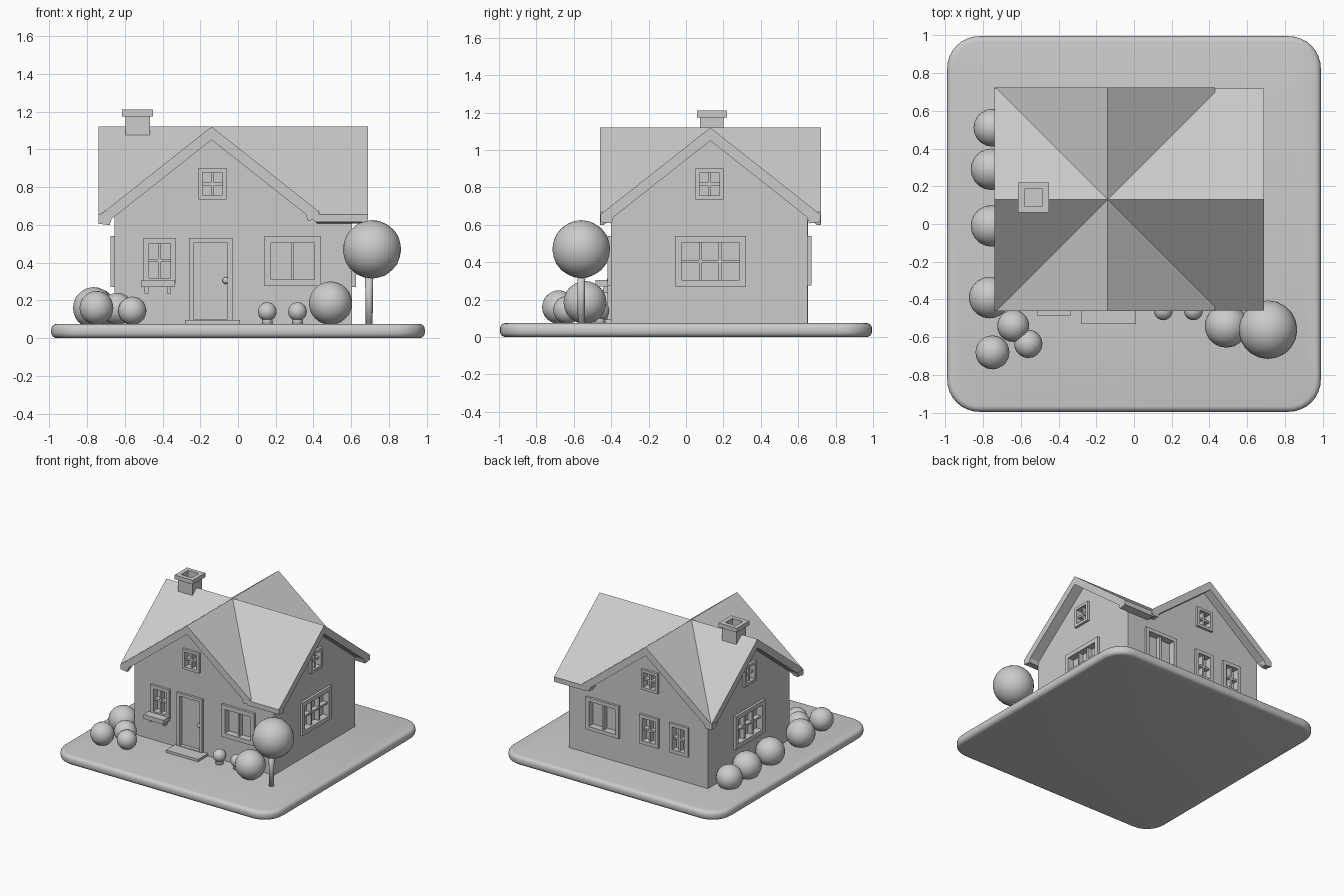
import bpy, bmesh, math
from mathutils import Vector

if "Cube" in bpy.data.objects:
    bpy.data.objects.remove(bpy.data.objects["Cube"])

X0, X1, Y0, Y1 = -0.655, 0.605, -0.40, 0.65   # wall planes
RX, RY, G = -0.14, 0.13, 0.07                 # ridge lines, ground level
SLOPE = 0.79


def finish(name, bm, smooth=False):
    bmesh.ops.recalc_face_normals(bm, faces=bm.faces)
    me = bpy.data.meshes.new(name)
    bm.to_mesh(me)
    bm.free()
    ob = bpy.data.objects.new(name, me)
    bpy.context.collection.objects.link(ob)
    if smooth:
        for p in me.polygons:
            p.use_smooth = True
    return ob


def add_box(bm, lo, hi):
    r = bmesh.ops.create_cube(bm, size=1)
    for v in r['verts']:
        v.co = Vector([(lo[i] + hi[i]) / 2 + v.co[i] * (hi[i] - lo[i]) for i in range(3)])


def prism(name, pts, axis, a, b):
    """Extrude a (horizontal, z) profile along x or y."""
    bm = bmesh.new()
    put = (lambda h, z, d: (d, h, z)) if axis == 'x' else (lambda h, z, d: (h, d, z))
    f = bm.faces.new([bm.verts.new(put(h, z, a)) for h, z in pts])
    r = bmesh.ops.extrude_face_region(bm, geom=[f])
    vs = [e for e in r['geom'] if isinstance(e, bmesh.types.BMVert)]
    bmesh.ops.translate(bm, verts=vs, vec=put(0, 0, b - a))
    return finish(name, bm)


def boolean(ob, other, op):
    m = ob.modifiers.new('cut', 'BOOLEAN')
    m.operation, m.object, m.solver = op, other, 'EXACT'
    bpy.context.view_layer.objects.active = ob
    bpy.ops.object.modifier_apply(modifier=m.name)
    bpy.data.objects.remove(other)


# rounded ground slab
bm = bmesh.new()
add_box(bm, (-0.99, -0.995, 0), (0.99, 0.995, 0.075))
up = [e for e in bm.edges if abs(e.verts[0].co.z - e.verts[1].co.z) > 0.01]
bmesh.ops.bevel(bm, geom=up, offset=0.17, segments=8, profile=0.5, affect='EDGES')
rim = [e for e in bm.edges if abs(e.verts[0].co.z - e.verts[1].co.z) < 0.001]
bmesh.ops.bevel(bm, geom=rim, offset=0.03, segments=4, profile=0.5, affect='EDGES')
base = finish('ground_slab', bm)
bpy.context.view_layer.objects.active = base
base.select_set(True)
bpy.ops.object.shade_smooth_by_angle(angle=math.radians(35))

# walls: two crossing gabled volumes
PEAK = 1.065
def gable(c, lo, hi):
    return [(lo, G - 0.02), (hi, G - 0.02), (hi, PEAK - SLOPE * (hi - c)), (c, PEAK),
            (lo, PEAK - SLOPE * (c - lo))]
walls = prism('walls', gable(RY, Y0, Y1), 'x', X0, X1)
boolean(walls, prism('tmp', gable(RX, X0, 0.375), 'y', Y0 - 0.001, Y1 + 0.001), 'UNION')


# roofs: chevron slabs mitred where they cross
def chevron(c, wl, wr):
    def side(s, w):
        top = 1.12 - SLOPE * w
        return [(c + s * w, top), (c + s * w, top - 0.04),
                (c + s * (w - 0.06), 1.05 - SLOPE * (w - 0.06) - 0.025),
                (c + s * (w - 0.07), 1.05 - SLOPE * (w - 0.07))]
    return [(c, 1.12)] + side(1, wr) + [(c, 1.05)] + side(-1, wl)[::-1]


def under(c):
    w = 0.55 / SLOPE
    return [(c - w, 0.5), (c + w, 0.5), (c, 1.05)]


main_roof = prism('main_roof', chevron(RY, 0.588, 0.588), 'x', -0.738, 0.69)
boolean(main_roof, prism('tmp', under(RX), 'y', -1, 1), 'DIFFERENCE')
cross_roof = prism('cross_roof', chevron(RX, 0.60, 0.57), 'y', -0.46, 0.722)
boolean(cross_roof, prism('tmp', under(RY), 'x', -1, 1), 'DIFFERENCE')


# window and door helpers: u runs along the wall, o points outward
def wall_box(bm, side, u0, u1, o0, o1, z0, z1):
    sgn = 1 if side in ('right', 'back') else -1
    p = {'front': Y0, 'back': Y1, 'left': X0, 'right': X1}[side]
    a, b = sorted((p + sgn * o0, p + sgn * o1))
    if side in ('front', 'back'):
        add_box(bm, (u0, a, z0), (u1, b, z1))
    else:
        add_box(bm, (a, u0, z0), (b, u1, z1))


holes = bmesh.new()


def opening(name, side, u0, u1, z0, z1, cols, rows, t=0.028, bar=0.016):
    wall_box(holes, side, u0 + t, u1 - t, -0.035, 0.03, z0 + t, z1 - t)
    bm = bmesh.new()
    for a, b in ((u0, u0 + t), (u1 - t, u1)):
        wall_box(bm, side, a, b, -0.01, 0.02, z0, z1)
    for a, b in ((z0, z0 + t), (z1 - t, z1)):
        wall_box(bm, side, u0, u1, -0.01, 0.02, a, b)
    for i in range(1, cols):
        u = u0 + t + (u1 - u0 - 2 * t) * i / cols
        wall_box(bm, side, u - bar / 2, u + bar / 2, -0.04, 0.004, z0 + t, z1 - t)
    for i in range(1, rows):
        z = z0 + t + (z1 - z0 - 2 * t) * i / rows
        wall_box(bm, side, u0 + t, u1 - t, -0.04, 0.003, z - bar / 2, z + bar / 2)
    finish(name, bm)


opening('front_left_window', 'front', -0.50, -0.33, 0.29, 0.53, 2, 2)
opening('front_right_window', 'front', 0.14, 0.44, 0.275, 0.54, 2, 1, 0.035)
opening('front_door_frame', 'front', -0.26, -0.03, 0.075, 0.53, 1, 1, 0.025)
opening('back_wide_window', 'back', 0.14, 0.44, 0.275, 0.54, 2, 1, 0.03)
for i, u in enumerate((-0.13, -0.40)):
    opening('back_window_%d' % i, 'back', u - 0.085, u + 0.085, 0.29, 0.53, 2, 2)
for side in ('left', 'right'):
    opening(side + '_window', side, -0.06, 0.32, 0.27, 0.54, 3, 2, 0.035)
    opening(side + '_gable_window', side, 0.05, 0.20, 0.735, 0.90, 2, 2, 0.022)
for side in ('front', 'back'):
    opening(side + '_gable_window', side, -0.21, -0.06, 0.735, 0.90, 2, 2, 0.022)
boolean(walls, finish('hole_cutter', holes), 'DIFFERENCE')

# door leaf, step, window box with brackets
bm = bmesh.new()
wall_box(bm, 'front', -0.24, -0.05, -0.04, -0.012, 0.09, 0.51)
finish('door', bm)
bm = bmesh.new()
add_box(bm, (-0.28, -0.53, 0.06), (0.01, -0.39, 0.095))
finish('door_step', bm)
bm = bmesh.new()
wall_box(bm, 'front', -0.515, -0.335, 0, 0.085, 0.27, 0.305)
for u in (-0.485, -0.365):
    wall_box(bm, 'front', u - 0.01, u + 0.01, 0, 0.04, 0.235, 0.27)
finish('window_box', bm)

# chimney with hollow cap
bm = bmesh.new()
add_box(bm, (-0.595, 0.075, 0.95), (-0.465, 0.20, 1.18))
chimney = finish('chimney', bm)
bm = bmesh.new()
add_box(bm, (-0.615, 0.06, 1.175), (-0.45, 0.22, 1.21))
boolean(chimney, finish('tmp', bm), 'UNION')
bm = bmesh.new()
add_box(bm, (-0.58, 0.095, 1.13), (-0.485, 0.185, 1.3))
boolean(chimney, finish('tmp', bm), 'DIFFERENCE')


# round plants
def ball(name, x, y, z, r):
    bm = bmesh.new()
    bmesh.ops.create_icosphere(bm, subdivisions=3, radius=r)
    bmesh.ops.translate(bm, verts=bm.verts, vec=(x, y, z))
    finish(name, bm, True)


def stem(name, x, y, z1, r0, r1):
    bm = bmesh.new()
    bmesh.ops.create_cone(bm, cap_ends=True, segments=12, radius1=r0, radius2=r1, depth=z1 - 0.06)
    bmesh.ops.translate(bm, verts=bm.verts, vec=(x, y, (z1 + 0.06) / 2))
    finish(name, bm, True)


ball('door_knob', -0.065, -0.405, 0.305, 0.018)
ball('tree_crown', 0.71, -0.56, 0.47, 0.155)
stem('tree_trunk', 0.695, -0.56, 0.36, 0.018, 0.022)
for i, x in enumerate((0.155, 0.315)):
    ball('shrub_%d' % i, x, -0.46, 0.14, 0.05)
    stem('shrub_stem_%d' % i, x, -0.46, 0.13, 0.032, 0.022)
for i, b in enumerate([(0.49, -0.54, 0.185, 0.115), (-0.75, -0.68, 0.16, 0.09),
                       (-0.64, -0.54, 0.155, 0.085), (-0.56, -0.635, 0.145, 0.075),
                       (-0.75, 0.51, 0.14, 0.10), (-0.755, 0.29, 0.155, 0.11),
                       (-0.755, -0.01, 0.155, 0.11), (-0.765, -0.39, 0.16, 0.11)]):
    ball('bush_%d' % i, *b)
